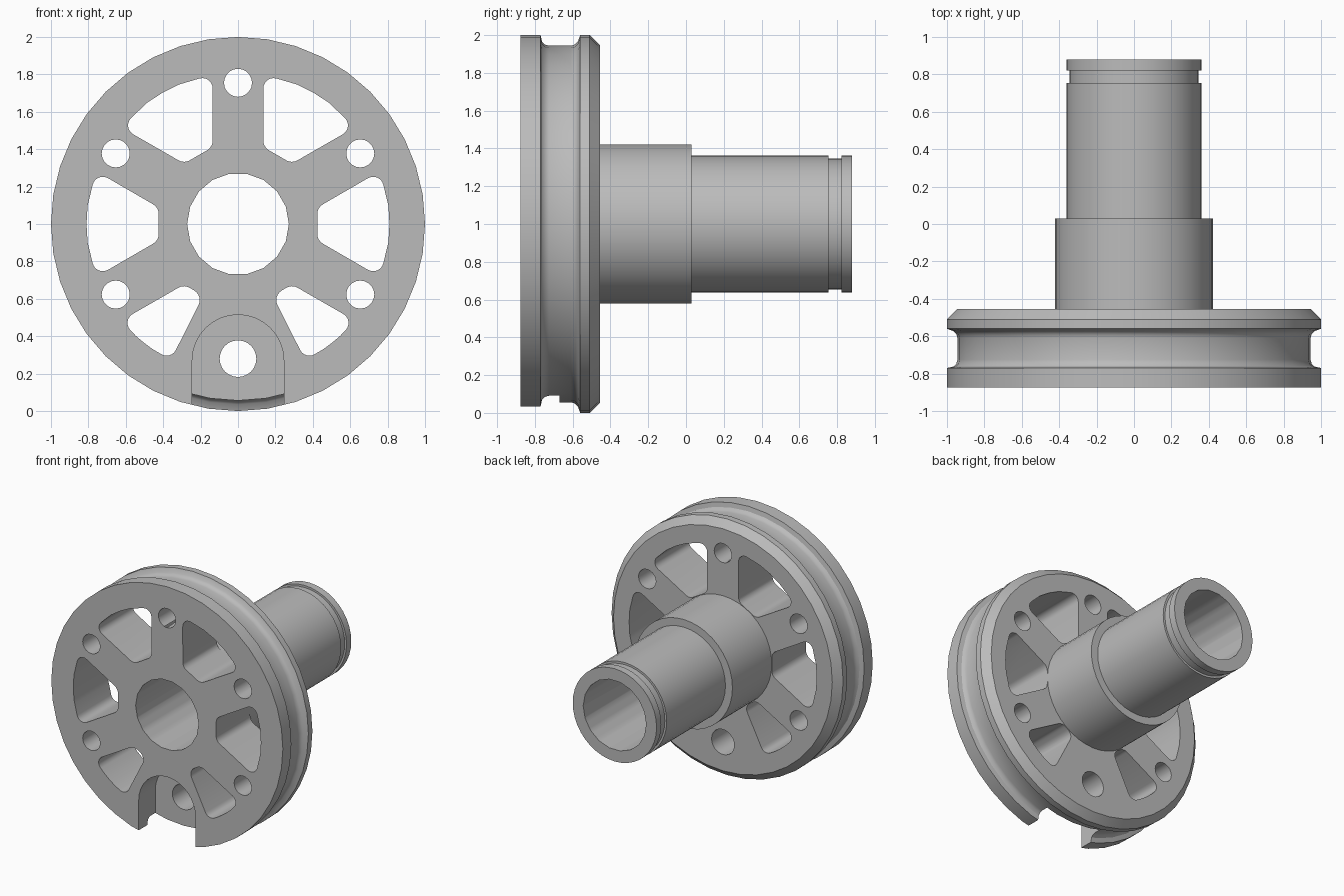
import bpy, bmesh
from math import sin, cos, tan, pi, radians
from mathutils import Vector, Matrix

cube = bpy.data.objects.get("Cube")
if cube:
    bpy.data.objects.remove(cube)

AXIS_Z = 1.0
PLATE_FRONT, PLATE_BACK = -0.875, -0.455

grey = bpy.data.materials.new("plain grey")
grey.use_nodes = True
grey.diffuse_color = (0.5, 0.5, 0.5, 1)
grey.node_tree.nodes["Principled BSDF"].inputs["Base Color"].default_value = grey.diffuse_color


def make_object(name, bm):
    bmesh.ops.recalc_face_normals(bm, faces=bm.faces)
    mesh = bpy.data.meshes.new(name)
    bm.to_mesh(mesh)
    bm.free()
    mesh.materials.append(grey)
    obj = bpy.data.objects.new(name, mesh)
    bpy.context.collection.objects.link(obj)
    return obj


def lathe(name, profile, sides):
    """Spin a closed (radius, y) profile about the wheel axis."""
    bm = bmesh.new()
    verts = [bm.verts.new((0, y, AXIS_Z + r)) for r, y in profile]
    edges = [bm.edges.new((a, b)) for a, b in zip(verts, verts[1:] + verts[:1])]
    bmesh.ops.spin(bm, geom=verts + edges, cent=(0, 0, AXIS_Z), axis=(0, 1, 0),
                   angle=2 * pi, steps=sides, use_merge=True)
    bmesh.ops.remove_doubles(bm, verts=bm.verts, dist=1e-4)
    return make_object(name, bm)


def prism(name, outline, y0, y1):
    """Extrude an outline, given around the wheel axis, from y0 to y1."""
    bm = bmesh.new()
    face = bm.faces.new([bm.verts.new((p[0], y0, AXIS_Z + p[1])) for p in outline])
    moved = bmesh.ops.extrude_face_region(bm, geom=[face])["geom"]
    bmesh.ops.translate(bm, vec=(0, y1 - y0, 0),
                        verts=[v for v in moved if isinstance(v, bmesh.types.BMVert)])
    return make_object(name, bm)


def circle(x, z, r, sides):
    return [(x + r * cos(2 * pi * i / sides), z + r * sin(2 * pi * i / sides))
            for i in range(sides)]


def polar(r, degrees):
    return Vector((r * cos(radians(degrees)), r * sin(radians(degrees))))


def rounded(corners, steps=6):
    """Replace each (point, radius) corner by an arc of that radius."""
    out = []
    for i, (p, r) in enumerate(corners):
        if r == 0:
            out.append(p)
            continue
        a = (corners[i - 1][0] - p).normalized()
        b = (corners[(i + 1) % len(corners)][0] - p).normalized()
        half = a.angle(b) / 2
        centre = p + (a + b).normalized() * r / sin(half)
        start = p + a * r / tan(half) - centre
        turn = start.angle_signed(p + b * r / tan(half) - centre)
        for k in range(steps + 1):
            out.append(centre + Matrix.Rotation(-turn * k / steps, 2) @ start)
    return out


def window(inner_a, inner_b, start, end):
    """Window with two inner corners and an outer arc between two angles."""
    arc = [(polar(0.81, start + (end - start) * t), r)
           for t, r in ((0, 0.055), (0.33, 0), (0.5, 0), (0.67, 0), (1, 0.055))]
    return rounded([(inner_b, 0.06), (inner_a, 0.06)] + arc)


# Flanged wheel, hub and shaft in one turned body
wheel = lathe("grooved_wheel_and_shaft", [
    (0.2, PLATE_FRONT), (1, PLATE_FRONT), (1, -0.77),
    (0.965, -0.762), (0.95, -0.747), (0.944, -0.725),
    (0.944, -0.61), (0.95, -0.588), (0.965, -0.573), (1, -0.56),
    (1, -0.51), (0.945, PLATE_BACK), (0.422, PLATE_BACK),
    (0.422, 0.03), (0.362, 0.03), (0.362, 0.755), (0.346, 0.755),
    (0.346, 0.822), (0.362, 0.822), (0.362, 0.88), (0.2, 0.88)], 40)

# Bore, slot and bolt holes
cutters = [prism("bore_cutter", circle(0, 0, 0.272, 18), -1, 1)]
slot = [(0.245, -1.2)] + [(0.245 * cos(pi * i / 16), -0.73 + 0.245 * sin(pi * i / 16))
                          for i in range(17)] + [(-0.245, -1.2)]
cutters.append(prism("slot_cutter", slot, -1, -0.67))
cutters.append(prism("slot_hole_cutter", circle(0, -0.72, 0.098, 24), -1, -0.4))
for angle in (30, 90, 150, 210, 330):
    cutters.append(prism("bolt_hole_cutter", circle(*polar(0.755, angle), 0.075, 20), -1, -0.4))

# Four regular windows between the spokes
low, high = Vector((0.424, -0.088)), Vector((0.424, 0.088))
for angle in (0, 60, 120, 180):
    turn = Matrix.Rotation(radians(angle), 2)
    shape = [turn @ p for p in window(low, high, -20.4, 20.4)]
    cutters.append(prism("window_cutter", shape, -1, -0.4))

# Two narrower windows beside the slot
narrow = window(Vector((0.186, -0.384)), Matrix.Rotation(radians(-60), 2) @ high, -63.7, -39.6)
for side in (1, -1):
    cutters.append(prism("lower_window_cutter", [(side * p[0], p[1]) for p in narrow], -1, -0.4))

# Apply the cuts
bpy.context.view_layer.objects.active = wheel
for cutter in cutters:
    cutter.hide_render = True
    mod = wheel.modifiers.new("cut", "BOOLEAN")
    mod.operation = "DIFFERENCE"
    mod.solver = "EXACT"
    mod.object = cutter
    bpy.ops.object.modifier_apply(modifier=mod.name)
for cutter in cutters:
    bpy.data.objects.remove(cutter)

bpy.ops.object.select_all(action="DESELECT")
wheel.select_set(True)
bpy.ops.object.shade_smooth_by_angle(angle=radians(30))
